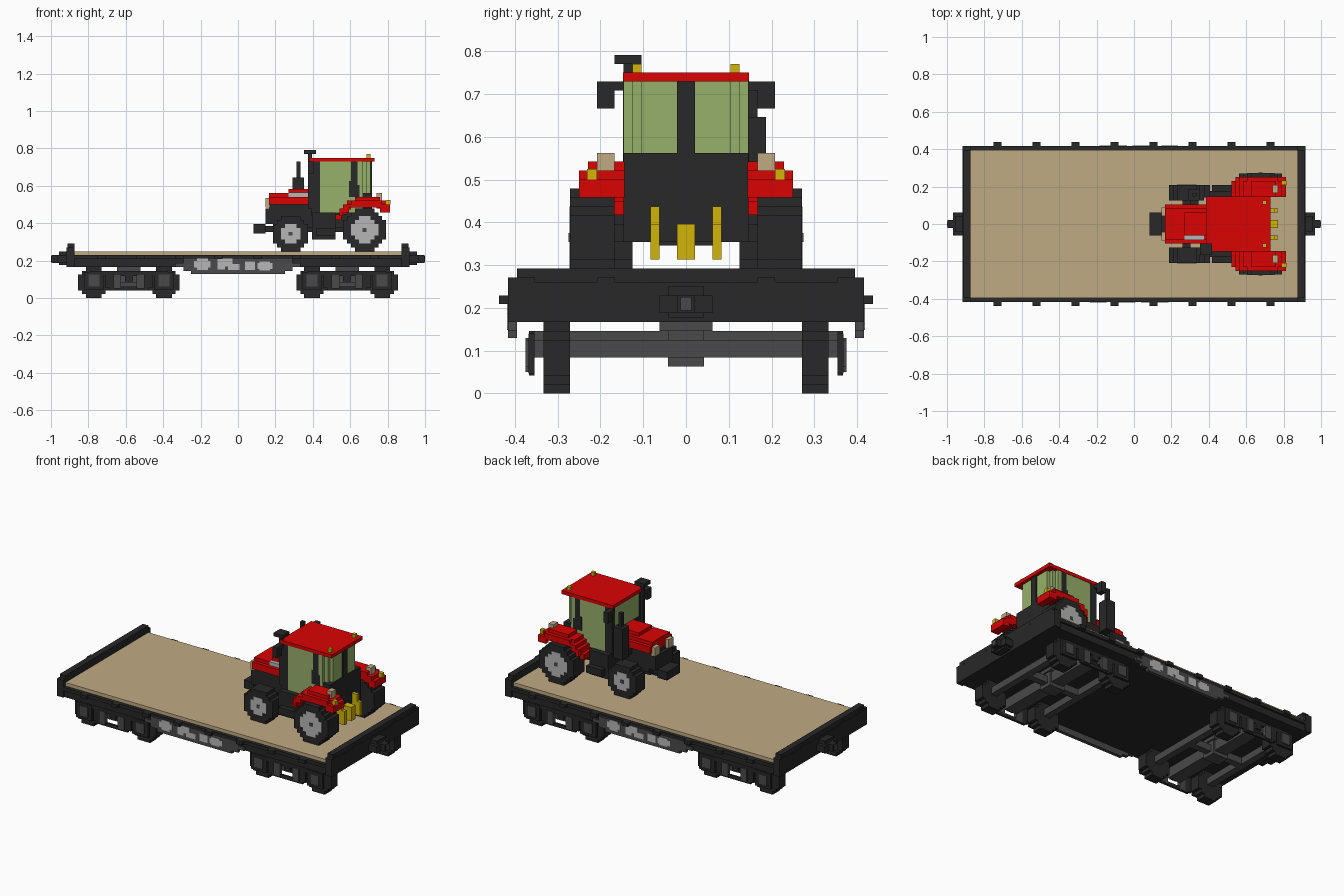
import bpy, bmesh, math

cube = bpy.data.objects.get("Cube")
if cube:
    bpy.data.objects.remove(cube, do_unlink=True)

U = 1 / 48  # block size; all measurements below are in blocks


def material(name, r, g, b):
    m = bpy.data.materials.new(name)
    m.use_nodes = True
    m.diffuse_color = (r, g, b, 1)
    m.node_tree.nodes["Principled BSDF"].inputs["Base Color"].default_value = (r, g, b, 1)
    return m


DARK = material("charcoal", 0.021, 0.021, 0.021)
MID = material("dark_grey", 0.068, 0.068, 0.068)
GREY = material("light_grey", 0.47, 0.47, 0.47)
TAN = material("tan_wood", 0.53, 0.41, 0.23)
RED = material("red", 0.71, 0.001, 0.001)
GLASS = material("green_glass", 0.31, 0.44, 0.145)
YELLOW = material("yellow", 0.64, 0.46, 0.002)


def prism(name, pts, y0, y1, mat):
    """Extrude an x/z outline from y0 to y1."""
    bm = bmesh.new()
    face = bm.faces.new([bm.verts.new((x * U, y0 * U, z * U)) for x, z in pts])
    ext = bmesh.ops.extrude_face_region(bm, geom=[face])
    bmesh.ops.translate(bm, vec=(0, (y1 - y0) * U, 0),
                        verts=[v for v in ext["geom"] if isinstance(v, bmesh.types.BMVert)])
    bmesh.ops.recalc_face_normals(bm, faces=bm.faces)
    me = bpy.data.meshes.new(name)
    bm.to_mesh(me)
    bm.free()
    me.materials.append(mat)
    ob = bpy.data.objects.new(name, me)
    bpy.context.collection.objects.link(ob)
    return ob


def box(name, x0, x1, y0, y1, z0, z1, mat):
    return prism(name, [(x0, z0), (x1, z0), (x1, z1), (x0, z1)], y0, y1, mat)


def disc(name, cx, cz, d, y0, y1, mat):
    """Stair-stepped wheel, d blocks across, with its axis along y."""
    r = d / 2
    right = []
    for i in range(d):
        zm = i + 0.5 - r
        chord = math.sqrt(r * r - zm * zm)
        w = math.floor(chord - r % 1 + 0.5) + r % 1  # edges stay on the block grid
        right += [(w, i - r), (w, i + 1 - r)]
    outline = []
    for p in right + [(-x, z) for x, z in reversed(right)]:
        if not outline or p != outline[-1]:
            outline.append(p)
    return prism(name, [(cx + x, cz + z) for x, z in outline], y0, y1, mat)


SIDES = ((-1, "front"), (1, "back"))
ENDS = ((-1, "right"), (1, "left"))

# Wagon deck and frame
box("wagon_floor", -43.5, 43.5, -19, 19, 8, 11, DARK)
box("wooden_deck", -42, 42, -19, 19, 11, 12, TAN)

for s, side in SIDES:
    # Side rail, stake pockets and the deeper belly in the middle
    box(side + "_side_rail", -44, 44, s * 18.9, s * 20, 10, 11, DARK)
    box(side + "_sill", -44, 44, s * 18.5, s * 19.5, 8, 10, DARK)
    prism(side + "_belly_sill", [(-14, 7), (-12, 7), (-12, 6.2), (12, 6.2), (12, 7), (14, 7),
          (14, 8), (16, 8), (16, 9), (14, 9), (14, 10), (-14, 10), (-14, 9), (-16, 9),
          (-16, 8), (-14, 8)], s * 19, s * 20, MID)
    for x in (-35, -25, -15, -5, 5, 15, 25, 35):
        box(side + "_stake_pocket", x - 1, x + 1, s * 19.5, s * 21, 10, 11, DARK)
    # Worn paint patches on the sill
    for x0, x1, z0, z1 in ((-11.3, -7, 7.8, 9.5), (-10.5, -7.7, 7.2, 10.1),
                           (-5.3, -3.4, 7.3, 10), (-4.3, -1.4, 8.1, 10.1),
                           (-2.6, 0.4, 7.2, 8.8), (1.8, 4.3, 7.2, 9.4),
                           (5, 8.9, 7.4, 9), (5.5, 8.2, 7.1, 9.4)):
        x0, x1 = sorted((-s * x0, -s * x1))
        box(side + "_paint_patch", x0, x1, s * 19.9, s * 20.1, z0, z1, GREY)

# End beams and couplers
for e, end in ENDS:
    box(end + "_end_beam", e * 42, e * 44, -20, 20, 8, 12.5, DARK)
    box(end + "_end_rail", e * 42, e * 43.8, -19, 19, 12.5, 14, DARK)
    for s, side in SIDES:
        box(f"{end}_{side}_corner_bracket", e * 42, e * 44, s * 17, s * 20, 12, 13, DARK)
        box(f"{end}_{side}_end_bracket", e * 43, e * 44, s * 8, s * 10, 12, 13, DARK)
    box(end + "_coupler_base", e * 43, e * 46.5, -3, 3, 9, 11, DARK)
    box(end + "_coupler_block", e * 43, e * 46, -2, 2, 8.5, 12, DARK)
    box(end + "_coupler_tip", e * 46, e * 47.8, -1, 1, 9, 11, DARK)
    box(end + "_coupler_pin", e * 47, e * 48, -0.6, 0.6, 9.3, 10.8, MID)

# Bogies
for e, end in ENDS:
    cx = e * 28
    box(end + "_bolster", cx - 2, cx + 2, -17, 17, 4, 7, MID)
    box(end + "_bogie_pivot", cx - 3, cx + 3, -3, 3, 7, 8.2, MID)
    box(end + "_bogie_block", cx - 2.5, cx + 2.5, -2, 2, 3, 7, MID)
    box(end + "_bogie_spine", cx - 9, cx + 9, -1, 1, 4, 6, MID)
    for s, side in SIDES:
        nm = end + "_" + side
        y0, y1 = s * 17, s * 17.6
        box(nm + "_frame_top", cx - 10, cx + 10, y0, y1, 5.7, 7, DARK)
        box(nm + "_frame_bottom", cx - 5, cx + 5, y0, y1, 2, 3, DARK)
        box(nm + "_frame_middle", cx - 1, cx + 1, y0, y1, 4.3, 6, DARK)
        for d in (-1, 1):
            wx = cx + d * 9
            box(nm + "_axle", wx - 1, wx + 1, 0, s * 17, 4, 6, MID)
            disc(nm + "_rail_wheel", wx, 4, 8, s * 13, s * 16, DARK)
            box(nm + "_axle_box", wx - 2.5, wx + 2.5, y0, s * 17.7, 2.2, 6.7, DARK)
            box(nm + "_axle_cap", wx - 1.4, wx + 1.4, y0, s * 18, 3, 6, MID)
            box(nm + "_spring", cx + d * 3 - 1, cx + d * 3 + 1, y0, s * 18, 2.4, 6.2, MID)
            box(nm + "_frame_arm", cx + d * 5 - 1, cx + d * 5 + 1, y0, y1, 2.6, 6, DARK)

# Tractor body and hood
box("tractor_chassis", 9, 34, -3.5, 3.5, 17, 23, DARK)
prism("engine_block", [(7, 19), (9, 19), (9, 18), (20, 18), (20, 24.5), (8, 24.5), (8, 23),
                       (7, 23)], -4, 4, DARK)
box("hood", 8, 19, -5, 5, 24, 26, RED)
box("hood_upper", 8, 19, -4, 4, 26, 27, RED)
box("hood_top", 13, 19, -3, 3, 27, 28, RED)
box("hood_trim", 13, 18, -4.1, -3, 26, 27.05, GREY)
box("front_weight", 4, 7, -3, 3, 16.6, 19, DARK)
box("weight_arm", 6.5, 10, -2, 2, 17, 18.5, DARK)
box("front_axle", 12.5, 14.5, -6, 6, 17, 19, DARK)
box("rear_axle", 31.5, 33.5, -8, 8, 17, 19, DARK)

# Cab, with glass that steps inwards at the rear corners
box("cab_glass", 19, 32, -7, 7, 22, 35, GLASS)
box("cab_rear_corner_glass", 32, 33, -6, 6, 26, 35, GLASS)
box("cab_rear_glass", 33, 34, -5, 5, 26, 35, GLASS)
box("cab_base", 19, 29, -6.8, 6.8, 18, 22, DARK)
box("cab_rear_panel", 28.5, 34.4, -7, 7, 17, 27, DARK)
box("cab_dashboard", 18.8, 20.5, -6.9, 6.9, 21, 28, DARK)
box("rear_window_post", 33.5, 34.4, -1, 1, 26, 35, DARK)
box("roof", 18.5, 35, -7.1, 7.1, 35, 36, RED)

for s, side in SIDES:
    # Cab posts, steps and mirrors
    box(side + "_front_post", 18.8, 21, s * 5.7, s * 7.05, 21, 35, DARK)
    prism(side + "_middle_post", [(28.5, 26), (31.2, 26), (31.2, 29), (30.7, 29), (30.7, 35),
          (29, 35), (29, 30), (28.5, 30)], s * 6.2, s * 7.05, DARK)
    box(side + "_step_tank", 19, 25, s * 6, s * 8.5, 15, 22, DARK)
    box(side + "_step", 20, 25, s * 8, s * 10, 16, 18, DARK)
    box(side + "_mirror_arm", 18, 19.5, s * 6.8, s * 10, 34, 35, DARK)
    box(side + "_mirror", 18, 19.5, s * 8, s * 10, 32, 35, DARK)

    # Wheels
    for nm, cx, cz, d, hub, y0, y1 in (("rear", 32.5, 17.5, 11, 7, 8, 13),
                                       ("front", 13.5, 16.5, 9, 5, 6, 10)):
        disc(f"{side}_{nm}_tyre", cx, cz, d, s * y0, s * y1, DARK)
        disc(f"{side}_{nm}_hub", cx, cz, hub, s * (y1 - 1), s * (y1 + 0.1), GREY)
        box(f"{side}_{nm}_hub_cap", cx - 0.5, cx + 0.5, s * y1, s * (y1 + 0.2),
            cz - 0.5, cz + 0.5, MID)

    # Stepped rear mudguard
    prism(side + "_mudguard", [(25, 20), (26.5, 20), (26.5, 21.5), (28, 21.5), (28, 22.7),
          (29, 22.7), (29, 23.5), (35.5, 23.5), (35.5, 23), (37, 23), (37, 22), (39, 22),
          (39, 24), (38, 24), (38, 25), (36.5, 25), (36.5, 26), (30, 26), (30, 25), (28, 25),
          (28, 24), (27, 24), (27, 23), (26, 23), (26, 21.5), (25, 21.5)],
          s * 6.9, s * 11, RED)
    prism(side + "_mudguard_edge", [(26, 21), (27, 21), (27, 22), (28.5, 22), (28.5, 23.2),
          (36.5, 23.2), (36.5, 22), (39, 22), (39, 24), (37, 24), (37, 25), (29, 25), (29, 24),
          (27, 24), (27, 23), (26, 23)], s * 10.9, s * 12, RED)
    box(side + "_mudguard_lamp", 35.5, 37, s * 8, s * 10, 25, 27, TAN)
    box(side + "_tail_lamp", 38, 39.1, s * 10, s * 11.1, 24, 25.2, YELLOW)

    # Lamps, beacons and hitch
    box(side + "_headlamp", 7, 8.1, s * 2, s * 4.2, 23.2, 25.7, TAN)
    box(side + "_beacon", 33, 34, s * 5, s * 6, 36, 37, YELLOW)
    box(side + "_hitch_arm", 34.3, 37, s * 3, s * 4, 15, 19, YELLOW)
    box(side + "_hitch_link", 34.3, 36, s * 3, s * 4, 19, 21, YELLOW)

box("hitch_centre", 34.3, 37, -1, 1, 15, 19, YELLOW)

# Air intake on the front side, exhaust on the back side
box("air_intake_pipe", 18, 19, -7, -6, 23, 37.5, DARK)
box("air_intake_cap", 17, 20, -8, -5, 37, 38, DARK)
box("exhaust_bracket", 14.5, 16.5, 3.5, 7, 22, 24, DARK)
box("exhaust_muffler", 14, 17, 6, 9, 22, 31, DARK)
box("exhaust_pipe", 15, 16, 7, 8, 31, 35, DARK)
